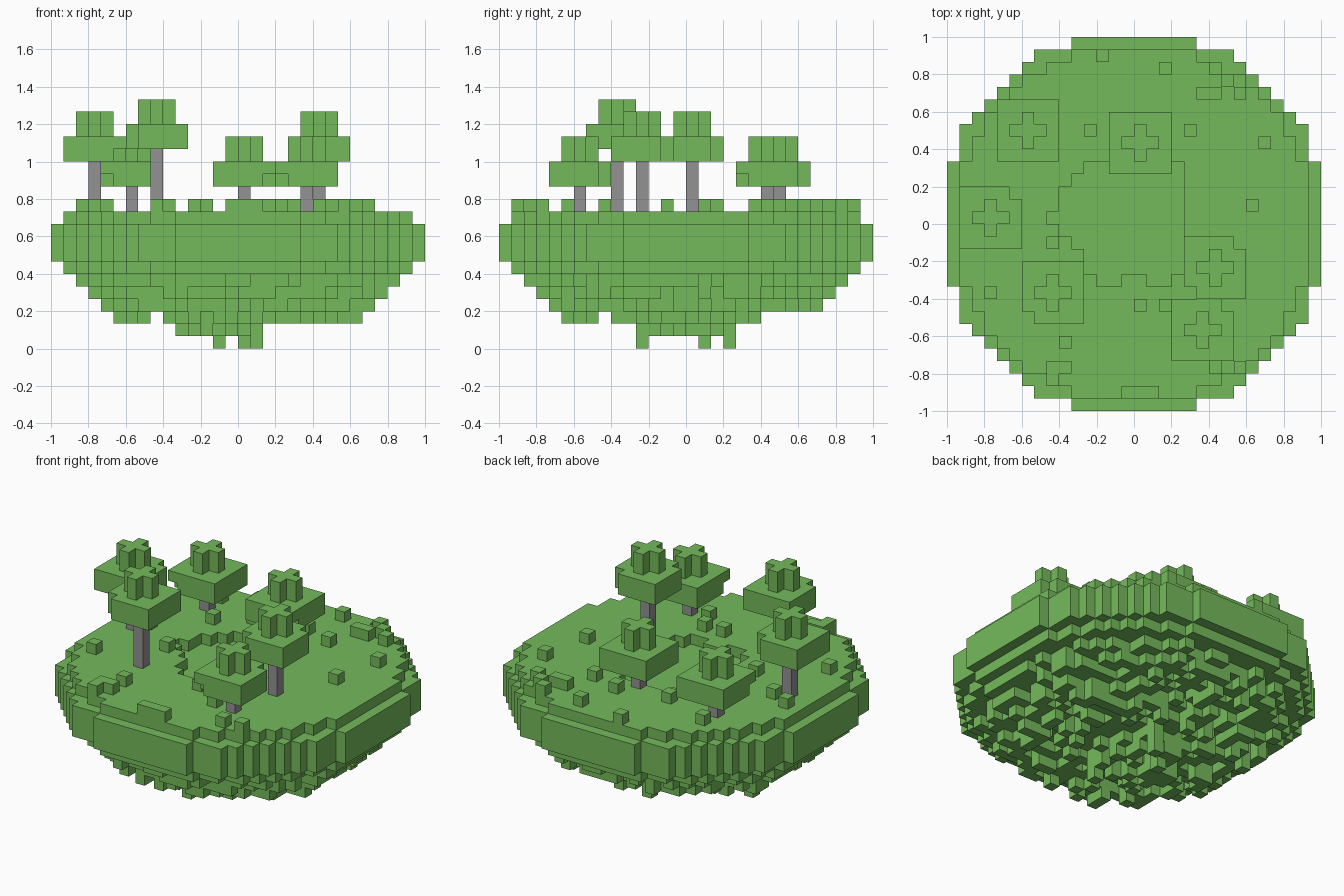
import bpy, bmesh, math, random
from mathutils import Vector

random.seed(7)
V = 1 / 15          # edge length of one block
GROUND = 11         # blocks from the lowest tip up to the ground surface

old = bpy.data.objects.get("Cube")
if old:
    bpy.data.objects.remove(old, do_unlink=True)


def make_material(name, rgb):
    m = bpy.data.materials.new(name)
    m.use_nodes = True
    m.diffuse_color = (*rgb, 1)
    m.node_tree.nodes["Principled BSDF"].inputs["Base Color"].default_value = (*rgb, 1)
    return m


green = make_material("leaf green", (0.175, 0.49, 0.105))
grey = make_material("trunk grey", (0.29, 0.29, 0.29))


def block_object(name, cells, material):
    """Build one object from a set of block cells, keeping only outer faces."""
    bm = bmesh.new()
    for cell in cells:
        centre = Vector(cell) + Vector((0.5, 0.5, 0.5))
        for axis in range(3):
            for sign in (-1, 1):
                n = Vector((0, 0, 0))
                n[axis] = sign
                if tuple(int(a + b) for a, b in zip(cell, n)) in cells:
                    continue
                u = Vector((0, 0, 0))
                u[(axis + 1) % 3] = 0.5
                w = n.cross(u)
                mid = centre + n * 0.5
                corners = (mid - u - w, mid + u - w, mid + u + w, mid - u + w)
                bm.faces.new([bm.verts.new(c * V) for c in corners])
    bmesh.ops.remove_doubles(bm, verts=bm.verts, dist=V / 100)
    mesh = bpy.data.meshes.new(name)
    bm.to_mesh(mesh)
    bm.free()
    mesh.materials.append(material)
    obj = bpy.data.objects.new(name, mesh)
    bpy.context.collection.objects.link(obj)
    return obj


def box(x, y, z, half_x, half_y, height):
    return {(i, j, k) for i in range(x - half_x, x + half_x + 1)
            for j in range(y - half_y, y + half_y + 1)
            for k in range(z, z + height)}


def underside(x, y):
    """Lowest block of a column: a bowl with a ragged bottom."""
    r = math.hypot(x, y)
    low = max(3 if y > 6 else 2, math.ceil(r - 8.47))
    if math.hypot(x + 1, y + 0.5) < 4:
        return random.choice((1, 1, 2, 2, 3))
    if r < 7:
        return low + random.choice((0, 1, 1, 1, 2))
    if r < 11:
        return low + random.choice((0, 1, 1, 2, 2))
    if r < 13.5:
        return low + random.choice((0, 0, 1, 1))
    return low


# Hollow in the ground: left-hand start of each row, from front to back
hollow = set()
for j, start in enumerate((-3, -4, -4, -5, -6, -7, -6, -6, -5, -4, -2), -5):
    hollow |= {(i, j) for i in range(start, 3 if abs(j) == 5 else 4)}
hollow -= {(-1, -5), (0, -5)}

# Island: round slab, set-in top layer, ragged underside
spikes = {(1, -4), (-2, 1), (0, 3)}
island = set()
for i in range(-15, 15):
    for j in range(-15, 15):
        x, y = i + 0.5, j + 0.5
        r = math.hypot(x, y)
        if r > 15.48:
            continue
        top = GROUND - 1 if r > 14.42 or (i, j) in hollow else GROUND
        low = 0 if (i, j) in spikes else underside(x, y)
        island |= {(i, j, k) for k in range(low, top)}
block_object("island", island, green)

# Low shrubs scattered over the ground
shrubs = [(-3, 13), (2, 12), (4, 7), (-4, 7), (10, 6), (9, 1), (-7, -2), (-12, -6),
          (0, -7), (2, -7), (-6, -10), (6, -12), (8, -12),
          (-7, -12), (-6, -12), (-7, -13), (-1, -14), (0, -14), (1, -14),
          (5, 10), (6, 10), (7, 11), (6, 12), (8, 10),
          (-13, 2), (-11, 1), (-9, 9), (-7, 5), (1, 8), (3, -9)]
block_object("shrubs", {(i, j, GROUND) for i, j in shrubs}, green)

# Trees: position, height at which the leaves begin, and the clipped crown
# corners as (x side, y side, blocks removed from the bottom up)
trees = [
    (-9, 7, 13, [(-1, -1, 1)]),
    (0, 6, 13, [(1, -1, 1)]),
    (-12, 0, 15, [(1, 1, 2), (1, -1, 1)]),
    (-7, -6, 16, [(-1, -1, 2)]),
    (6, -4, 15, [(1, 1, 2), (-1, -1, 2)]),
    (5, -9, 13, [(1, 1, 2), (-1, -1, 1)]),
]
for n, (x, y, z, clipped) in enumerate(trees, 1):
    block_object(f"trunk_{n}", box(x, y, GROUND, 0, 0, z - GROUND), grey)
    crown = box(x, y, z, 2, 2, 2)
    crown |= box(x, y, z + 2, 1, 0, 2) | box(x, y, z + 2, 0, 1, 2)
    for sx, sy, height in clipped:
        crown -= box(x + 2 * sx, y + 2 * sy, z, 0, 0, height)
    block_object(f"crown_{n}", crown, green)
